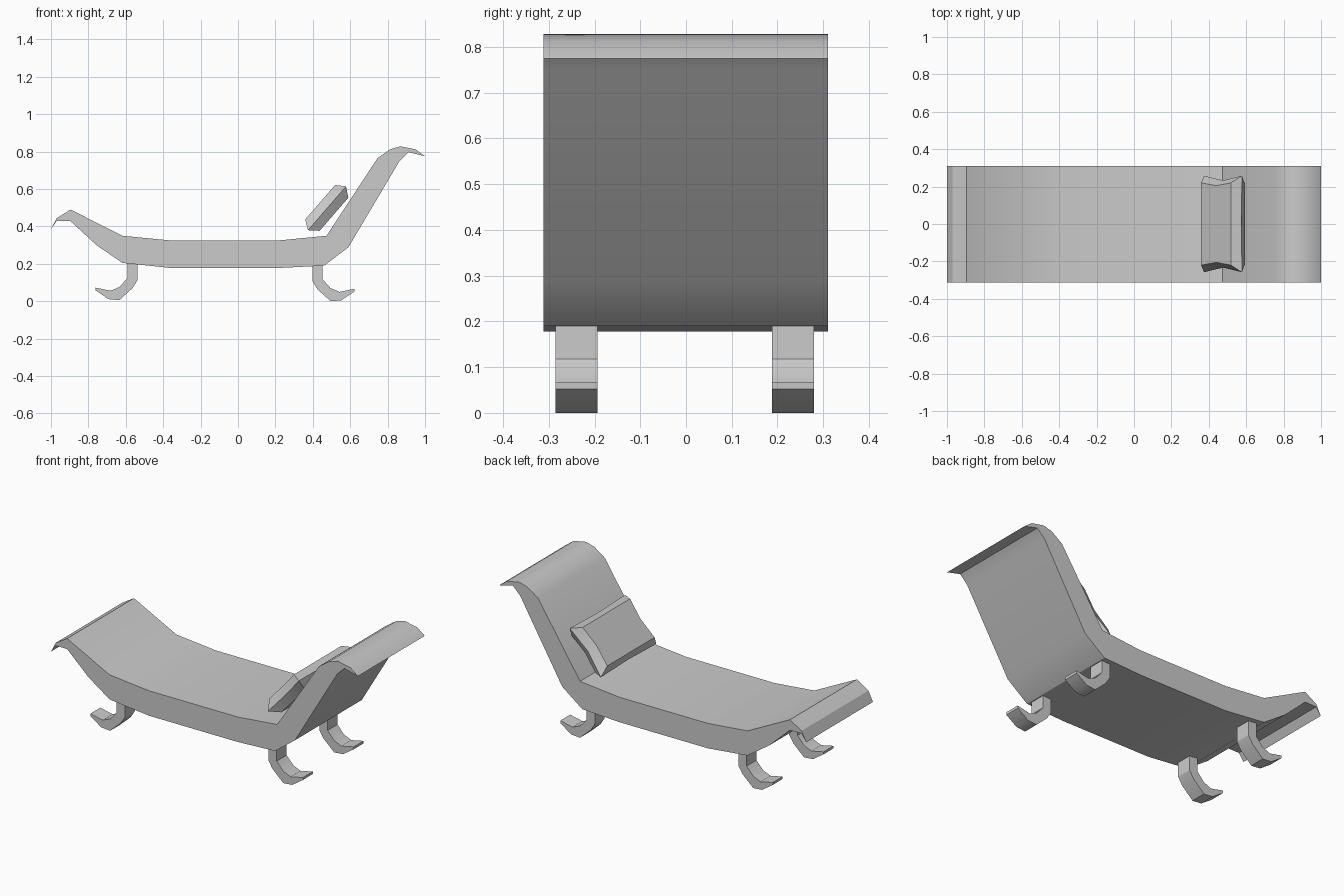
import bpy, bmesh, math
from mathutils import Vector

if "Cube" in bpy.data.objects:
    bpy.data.objects.remove(bpy.data.objects["Cube"])


def finish(name, bm):
    bmesh.ops.recalc_face_normals(bm, faces=bm.faces)
    me = bpy.data.meshes.new(name)
    bm.to_mesh(me)
    bm.free()
    ob = bpy.data.objects.new(name, me)
    bpy.context.collection.objects.link(ob)
    bpy.ops.object.select_all(action='DESELECT')
    bpy.context.view_layer.objects.active = ob
    ob.select_set(True)
    bpy.ops.object.shade_smooth_by_angle(angle=math.radians(30))
    return ob


def extrude_profile(name, pts, y0, y1):
    """Extrude an XZ outline along y."""
    bm = bmesh.new()
    face = bm.faces.new([bm.verts.new((x, y0, z)) for x, z in pts])
    ext = bmesh.ops.extrude_face_region(bm, geom=[face])
    verts = [g for g in ext['geom'] if isinstance(g, bmesh.types.BMVert)]
    bmesh.ops.translate(bm, verts=verts, vec=(0, y1 - y0, 0))
    return finish(name, bm)


# Padded couch body: upper line left to right, then underside back
top = [(-1.0, .385), (-.97, .444), (-.895, .49), (-.618, .35), (-.36, .325),
       (.217, .325), (.473, .35), (.746, .765), (.815, .813), (.869, .828),
       (.95, .812), (1.0, .775)]
under = [(.912, .797), (.864, .75), (.59, .288), (.46, .19), (.217, .178),
         (-.36, .178), (-.618, .205), (-.757, .3), (-.895, .428), (-.97, .428)]
extrude_profile("couch_body", top + under, -.312, .31)

# Four scrolled legs
leg = [(.398, .2), (.452, .2), (.452, .118), (.495, .07), (.543, .05),
       (.623, .067), (.622, .052), (.553, .005), (.495, 0), (.425, .064),
       (.398, .107)]
left_leg = [(-.139 - x, z + .006) for x, z in leg]
for side, y0, y1 in (("front", -.285, -.193), ("back", .188, .28)):
    extrude_profile(side + "_right_leg", leg, y0, y1)
    extrude_profile(side + "_left_leg", left_leg, y0, y1)

# Pillow: two panels joined to a pinched rim
centre = Vector((.476, 0, .497))
u = Vector((.655, 0, .756))
n = Vector((-.756, 0, .655))
v = Vector((0, 1, 0))


def ring(bm, hl, hw, pinch_l, pinch_w, h):
    pts = [(-hl, -hw), (-hl + pinch_l, 0), (-hl, hw), (0, hw - pinch_w),
           (hl, hw), (hl - pinch_l, 0), (hl, -hw), (0, -hw + pinch_w)]
    return [bm.verts.new(centre + u * a + v * b + n * h) for a, b in pts]


bm = bmesh.new()
back = ring(bm, .117, .22, 0, .015, -.049)
rim = ring(bm, .155, .258, .006, .025, 0)
front = ring(bm, .122, .22, 0, .015, .049)
for a, b in ((back, rim), (rim, front)):
    for i in range(8):
        j = (i + 1) % 8
        bm.faces.new((a[i], a[j], b[j], b[i]))
bm.faces.new(back)
bm.faces.new(front)
finish("pillow", bm)
